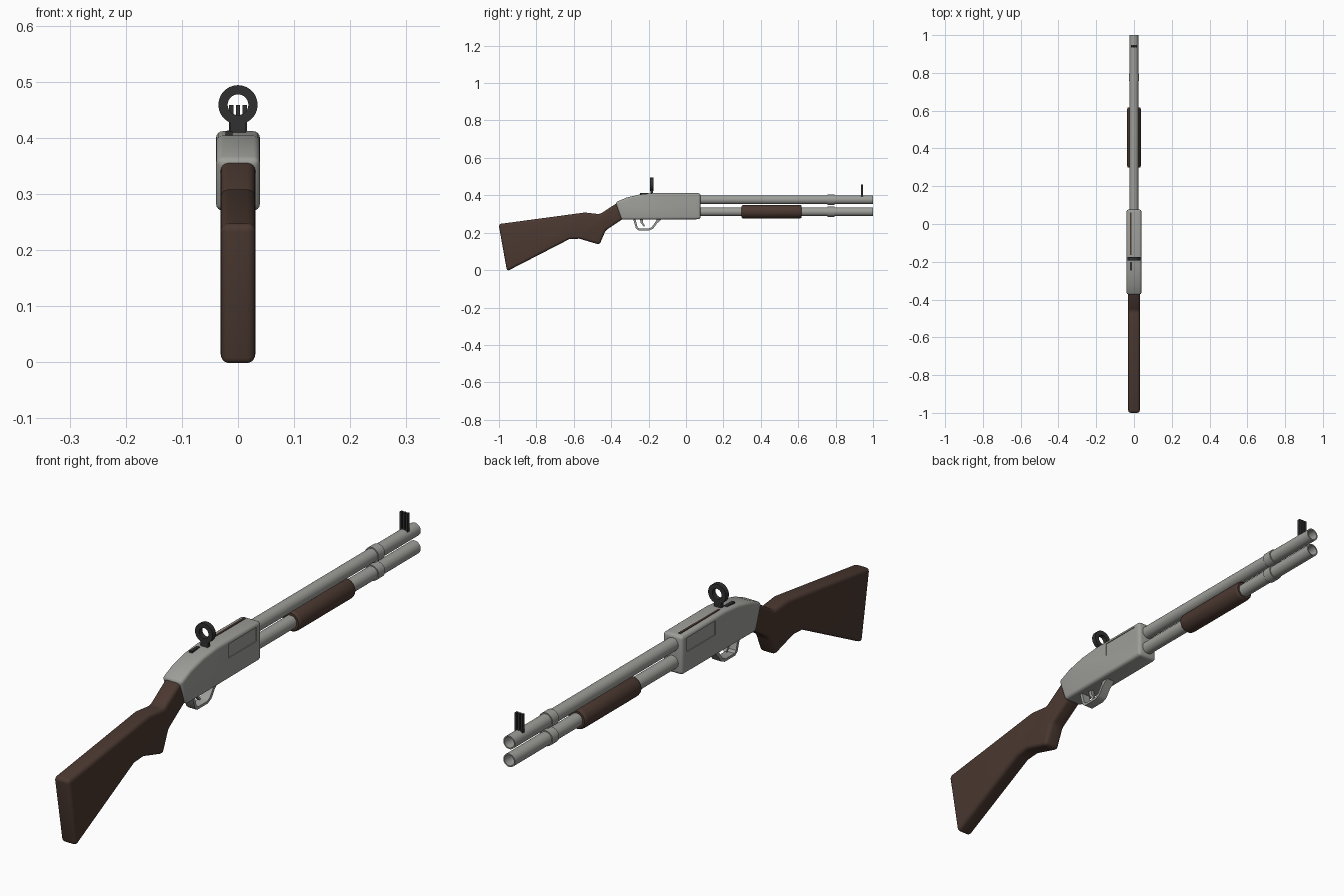
import bpy, bmesh, math
from mathutils import Matrix

cube = bpy.data.objects.get("Cube")
if cube:
    bpy.data.objects.remove(cube, do_unlink=True)


def material(name, rgb):
    m = bpy.data.materials.new(name)
    m.use_nodes = True
    m.diffuse_color = (*rgb, 1)
    m.node_tree.nodes["Principled BSDF"].inputs["Base Color"].default_value = (*rgb, 1)
    return m


STEEL = material("grey steel", (0.34, 0.34, 0.32))
WOOD = material("dark wood", (0.07, 0.04, 0.03))
BLACK = material("black metal", (0.03, 0.03, 0.03))
parts = []


def finish(name, bm, mat):
    bmesh.ops.recalc_face_normals(bm, faces=bm.faces)
    mesh = bpy.data.meshes.new(name)
    bm.to_mesh(mesh)
    bm.free()
    ob = bpy.data.objects.new(name, mesh)
    bpy.context.collection.objects.link(ob)
    mesh.materials.append(mat)
    parts.append(ob)
    return ob


def prism(name, outline, half, mat, bevel=0):
    """Side outline (y, z) extruded across x, with rounded edges."""
    bm = bmesh.new()
    face = bm.faces.new([bm.verts.new((-half, y, z)) for y, z in outline])
    ext = bmesh.ops.extrude_face_region(bm, geom=[face])["geom"]
    moved = [v for v in ext if isinstance(v, bmesh.types.BMVert)]
    bmesh.ops.translate(bm, verts=moved, vec=(2 * half, 0, 0))
    bmesh.ops.recalc_face_normals(bm, faces=bm.faces)
    if bevel:
        sharp = [e for e in bm.edges if e.calc_face_angle(0) > math.radians(30)]
        bmesh.ops.bevel(bm, geom=sharp, offset=bevel, segments=4,
                        profile=0.5, affect='EDGES', clamp_overlap=True)
    return finish(name, bm, mat)


def box(name, x, y, z, mat):
    """Box from (min, max) pairs."""
    bm = bmesh.new()
    size = [b - a for a, b in (x, y, z)]
    mid = [(a + b) / 2 for a, b in (x, y, z)]
    bmesh.ops.create_cube(bm, size=1, matrix=Matrix.Translation(mid) @ Matrix.Diagonal((*size, 1)))
    return finish(name, bm, mat)


def lathe(name, profile, z, mat, closed=False, sides=28):
    """Profile (y, radius) turned about a lengthwise axis at height z."""
    bm = bmesh.new()
    verts = [bm.verts.new((r, y, z)) for y, r in profile]
    edges = [bm.edges.new(p) for p in zip(verts, verts[1:])]
    if closed:
        edges.append(bm.edges.new((verts[-1], verts[0])))
    bmesh.ops.spin(bm, geom=verts + edges, cent=(0, 0, z), axis=(0, 1, 0),
                   angle=2 * math.pi, steps=sides, use_merge=True)
    bmesh.ops.remove_doubles(bm, verts=bm.verts, dist=0.0001)
    return finish(name, bm, mat)


def ring(name, y0, y1, outer, inner, z, mat):
    return lathe(name, [(y0, inner), (y0, outer), (y1, outer), (y1, inner)], z, mat, True)


# Wooden shoulder stock with grip
prism("stock", [(-1.002, 0.246), (-0.54, 0.308), (-0.46, 0.299), (-0.375, 0.355),
                (-0.32, 0.36), (-0.32, 0.285), (-0.43, 0.212), (-0.462, 0.136),
                (-0.57, 0.168), (-0.625, 0.165), (-0.957, -0.006)], 0.031, WOOD, 0.014)

# Receiver with a shallow panel recessed in each side
receiver = prism("receiver", [(-0.377, 0.362), (-0.32, 0.387), (-0.25, 0.404),
                              (-0.17, 0.412), (0.077, 0.411), (0.077, 0.272),
                              (-0.345, 0.27)], 0.039, STEEL, 0.012)
for side in (-1, 1):
    x = sorted((side * 0.036, side * 0.06))
    cutter = box("panel_cutter", x, (-0.11, 0.05), (0.348, 0.398), STEEL)
    cutter.hide_render = True
    mod = receiver.modifiers.new("panel", 'BOOLEAN')
    mod.operation = 'DIFFERENCE'
    mod.solver = 'EXACT'
    mod.object = cutter
    bpy.context.view_layer.objects.active = receiver
    bpy.ops.object.modifier_apply(modifier=mod.name)
    parts.remove(cutter)
    bpy.data.objects.remove(cutter, do_unlink=True)

# Narrow inlay along the receiver top
box("top_inlay", (-0.02, -0.012), (-0.165, 0.06), (0.408, 0.4135), WOOD)
box("top_slot", (-0.022, -0.01), (-0.245, -0.2), (0.402, 0.411), BLACK)

# Barrel, magazine tube and their clamp rings
for name, z in (("barrel", 0.376), ("magazine_tube", 0.312)):
    lathe(name, [(0.05, 0), (0.05, 0.0235), (1, 0.0235), (1, 0.019), (0.85, 0.019), (0.85, 0)],
          z, STEEL)
    ring(name + "_clamp", 0.757, 0.793, 0.0275, 0.022, z, STEEL)

# Sliding wooden fore grip
lathe("fore_grip", [(0.298, 0.022), (0.298, 0.031), (0.302, 0.035), (0.31, 0.0365),
                    (0.606, 0.0365), (0.614, 0.035), (0.618, 0.031), (0.618, 0.022)],
      0.3125, WOOD, True)

# Trigger guard and trigger
prism("trigger_guard", [(-0.285, 0.28), (-0.268, 0.224), (-0.255, 0.213), (-0.195, 0.213),
                        (-0.175, 0.222), (-0.155, 0.25), (-0.12, 0.28), (-0.15, 0.28),
                        (-0.166, 0.254), (-0.183, 0.23), (-0.198, 0.222), (-0.25, 0.222),
                        (-0.259, 0.229), (-0.272, 0.28)], 0.017, STEEL)
prism("trigger", [(-0.25, 0.28), (-0.241, 0.25), (-0.224, 0.232), (-0.219, 0.236),
                  (-0.23, 0.253), (-0.232, 0.28)], 0.006, STEEL)

# Rear ring sight on a short post
ring("rear_sight_ring", -0.193, -0.175, 0.035, 0.0185, 0.459, BLACK)
box("rear_sight_post", (-0.014, 0.014), (-0.191, -0.177), (0.405, 0.436), BLACK)

# Front sight: three upright blades on a thin foot
for name, x in (("left", 0.012), ("middle", 0), ("right", -0.012)):
    box("front_sight_blade_" + name, (x - 0.004, x + 0.004), (0.935, 0.947), (0.385, 0.459), BLACK)
box("front_sight_foot", (-0.016, 0.016), (0.936, 0.946), (0.385, 0.402), BLACK)

# Smooth shading with crisp edges
bpy.ops.object.select_all(action='DESELECT')
for ob in parts:
    ob.select_set(True)
bpy.context.view_layer.objects.active = receiver
bpy.ops.object.shade_smooth_by_angle(angle=math.radians(35))
